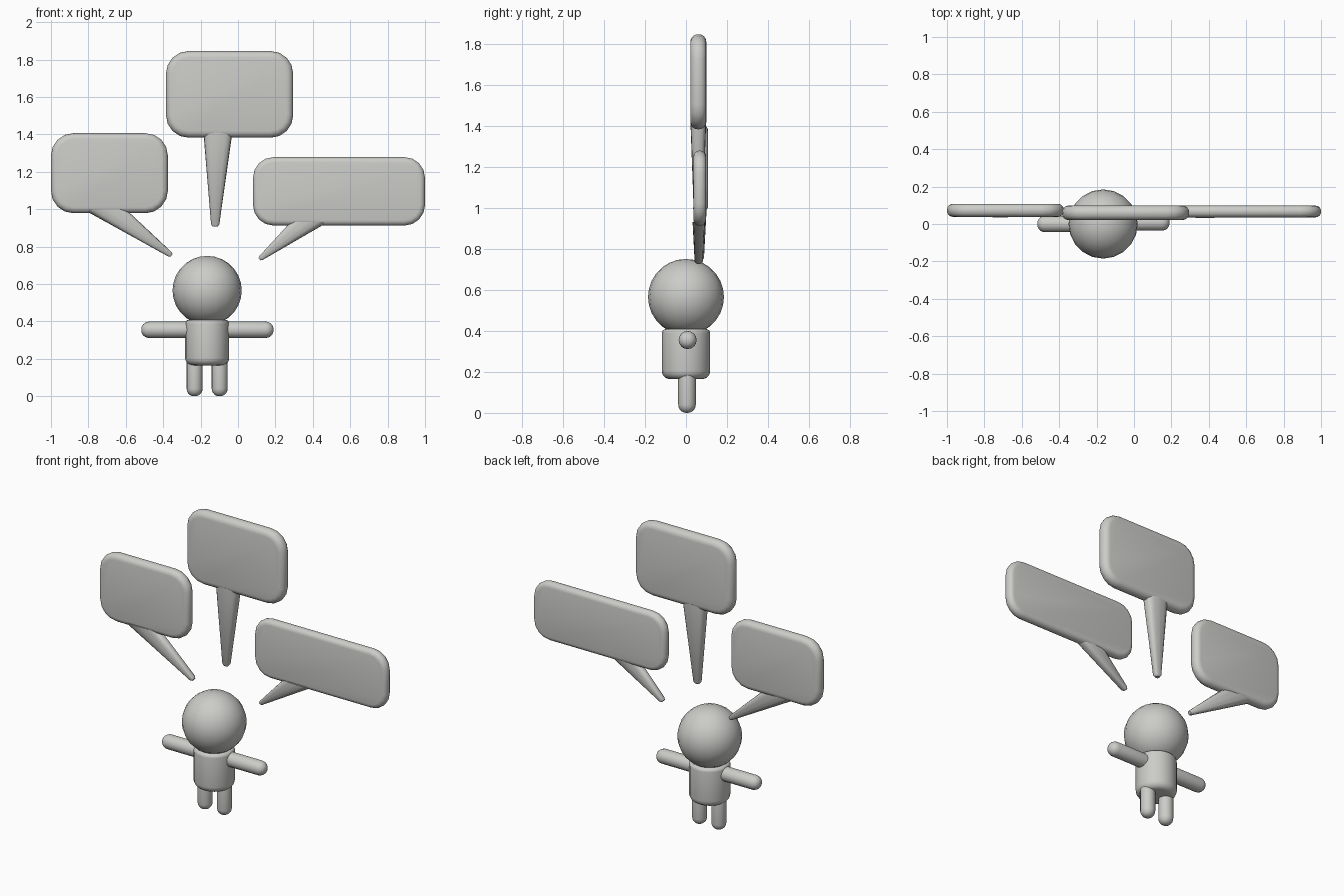
import bpy, bmesh
from math import cos, sin, pi, copysign
from mathutils import Matrix, Vector

cube = bpy.data.objects.get("Cube")
if cube:
    bpy.data.objects.remove(cube, do_unlink=True)

grey = bpy.data.materials.new("light grey")
grey.use_nodes = True
COLOUR = (0.6, 0.6, 0.58, 1)
grey.diffuse_color = COLOUR
grey.node_tree.nodes["Principled BSDF"].inputs["Base Color"].default_value = COLOUR


def finish(bm, name, angle=50):
    bmesh.ops.recalc_face_normals(bm, faces=bm.faces)
    mesh = bpy.data.meshes.new(name)
    bm.to_mesh(mesh)
    bm.free()
    mesh.materials.append(grey)
    obj = bpy.data.objects.new(name, mesh)
    bpy.context.collection.objects.link(obj)
    bpy.ops.object.select_all(action='DESELECT')
    obj.select_set(True)
    bpy.context.view_layer.objects.active = obj
    bpy.ops.object.shade_smooth_by_angle(angle=angle * pi / 180)
    return obj


def loft(name, rings):
    """Skin a list of equally long point rings and cap both ends."""
    bm = bmesh.new()
    rows = [[bm.verts.new(p) for p in ring] for ring in rings]
    n = len(rows[0])
    for a, b in zip(rows, rows[1:]):
        for i in range(n):
            j = (i + 1) % n
            bm.faces.new((a[i], a[j], b[j], b[i]))
    bm.faces.new(rows[0])
    bm.faces.new(rows[-1])
    return finish(bm, name)


def rod(name, start, end, r, round_start, round_end, sides=16):
    """Round bar with separately rounded ends."""
    start, end = Vector(start), Vector(end)
    length = (end - start).length
    turn = (end - start).to_track_quat('Z', 'Y')
    steps = [i * pi / 10 for i in range(6)]
    profile = [(r - round_start * (1 - sin(t * 0.95 + 0.05)), round_start * (1 - cos(t))) for t in steps]
    profile += [(r - round_end * (1 - sin(t * 0.95 + 0.05)), length - round_end * (1 - cos(t)))
                for t in reversed(steps)]
    loft(name, [[start + turn @ Vector((q * cos(2 * pi * i / sides), q * sin(2 * pi * i / sides), h))
                 for i in range(sides)] for q, h in profile])


def bubble(name, x0, x1, z0, z1, y, depth, corner=0.12):
    """Rounded panel: corners rounded first, then the front and back rims."""
    bm = bmesh.new()
    bmesh.ops.create_cube(bm, size=1, matrix=Matrix.Translation(((x0 + x1) / 2, y, (z0 + z1) / 2))
                          @ Matrix.Diagonal((x1 - x0, depth, z1 - z0, 1)))
    across = [e for e in bm.edges if abs(e.verts[0].co.y - e.verts[1].co.y) > depth / 2]
    bmesh.ops.bevel(bm, geom=across, offset=corner, segments=4, profile=0.5, affect='EDGES')
    rims = [e for e in bm.edges if abs(e.verts[0].co.y - e.verts[1].co.y) < 0.001]
    bmesh.ops.bevel(bm, geom=rims, offset=depth * 0.46, segments=4, profile=0.5, affect='EDGES')
    finish(bm, name)


def tail(name, base, tip, y, depth):
    """Tapering pointer between two segments (x, z, x, z) with softened edges."""
    def ring(seg, d):
        a, b = Vector((seg[0], y, seg[1])), Vector((seg[2], y, seg[3]))
        mid, half = (a + b) / 2, (b - a) / 2
        pts = []
        for i in range(16):
            c, s = cos(i * pi / 8), sin(i * pi / 8)
            u, v = (copysign(abs(k) ** 0.65, k) for k in (c, s))
            pts.append(mid + half * u + Vector((0, d / 2 * v, 0)))
        return pts
    b0, t0 = ring(base, depth), ring(tip, 0.04)
    centre = sum(t0, Vector()) / 16
    push = (centre - sum(b0, Vector()) / 16).normalized() * 0.012
    end = [centre + (p - centre) * 0.6 + push for p in t0]
    loft(name, [b0, t0, end])


# Figure
CX = -0.165
bm = bmesh.new()
bmesh.ops.create_uvsphere(bm, u_segments=20, v_segments=14, radius=0.185,
                          matrix=Matrix.Translation((CX, 0, 0.565)))
finish(bm, "head")
rod("torso", (CX, 0, 0.165), (CX, 0, 0.408), 0.118, 0.04, 0.02, 20)
rod("right_arm", (CX, 0, 0.355), (-0.517, 0, 0.355), 0.044, 0.01, 0.042)
rod("left_arm", (CX, 0.008, 0.355), (0.19, 0.008, 0.355), 0.044, 0.01, 0.042)
for side, x in (("right", -0.232), ("left", -0.098)):
    rod(side + "_leg", (x, 0.005, 0), (x, 0.005, 0.22), 0.043, 0.041, 0.01)

# Speech bubbles with pointers
bubble("right_bubble", -1, -0.375, 0.978, 1.406, 0.073, 0.07)
tail("right_bubble_tail", (-0.83, 1.0, -0.6, 1.0), (-0.373, 0.747, -0.357, 0.772), 0.068, 0.066)
bubble("middle_bubble", -0.385, 0.295, 1.382, 1.845, 0.06, 0.078)
tail("middle_bubble_tail", (-0.185, 1.41, -0.03, 1.41), (-0.144, 0.918, -0.1, 0.918), 0.06, 0.076)
bubble("left_bubble", 0.08, 1, 0.912, 1.278, 0.067, 0.062, 0.11)
tail("left_bubble_tail", (0.28, 0.93, 0.48, 0.93), (0.115, 0.75, 0.133, 0.729), 0.062, 0.06)
